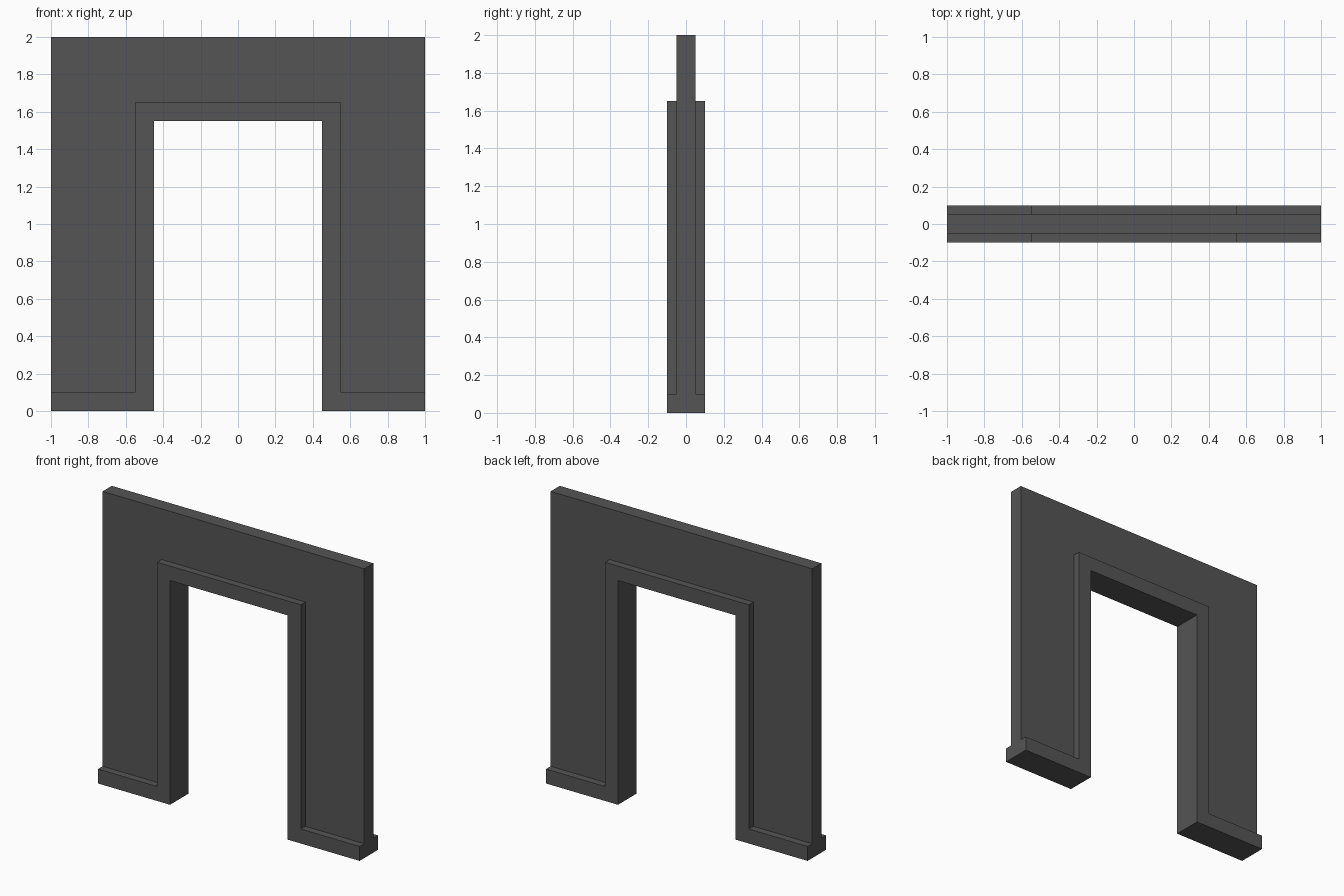
import bpy
import bmesh

cube = bpy.data.objects.get("Cube")
if cube:
    bpy.data.objects.remove(cube, do_unlink=True)

# Single dark grey finish
grey = bpy.data.materials.new("dark_grey")
grey.use_nodes = True
colour = (0.09, 0.09, 0.09, 1)
grey.diffuse_color = colour
grey.node_tree.nodes["Principled BSDF"].inputs["Base Color"].default_value = colour


def extruded_part(name, half_profile, depth):
    """Mirror a right-half (x, z) outline and extrude it along y."""
    outline = half_profile + [(-x, z) for x, z in reversed(half_profile)]
    bm = bmesh.new()
    face = bm.faces.new([bm.verts.new((x, -depth / 2, z)) for x, z in outline])
    result = bmesh.ops.extrude_face_region(bm, geom=[face])
    moved = [v for v in result["geom"] if isinstance(v, bmesh.types.BMVert)]
    bmesh.ops.translate(bm, verts=moved, vec=(0, depth, 0))
    bmesh.ops.recalc_face_normals(bm, faces=bm.faces)
    mesh = bpy.data.meshes.new(name)
    bm.to_mesh(mesh)
    bm.free()
    mesh.materials.append(grey)
    obj = bpy.data.objects.new(name, mesh)
    bpy.context.collection.objects.link(obj)
    return obj


HALF_WIDTH, HEIGHT = 1.0, 2.0
DOOR_X, DOOR_Z = 0.45, 1.55
TRIM = 0.1
FRAME_X, FRAME_Z = DOOR_X + TRIM, DOOR_Z + TRIM

# Thin wall panel around the doorway
extruded_part("wall_panel", [
    (FRAME_X, FRAME_Z), (FRAME_X, TRIM),
    (HALF_WIDTH, TRIM), (HALF_WIDTH, HEIGHT),
], 0.1)

# Thicker door frame running into the skirting on both sides
extruded_part("door_frame_and_skirting", [
    (DOOR_X, DOOR_Z), (DOOR_X, 0), (HALF_WIDTH, 0),
    (HALF_WIDTH, TRIM), (FRAME_X, TRIM), (FRAME_X, FRAME_Z),
], 0.2)
